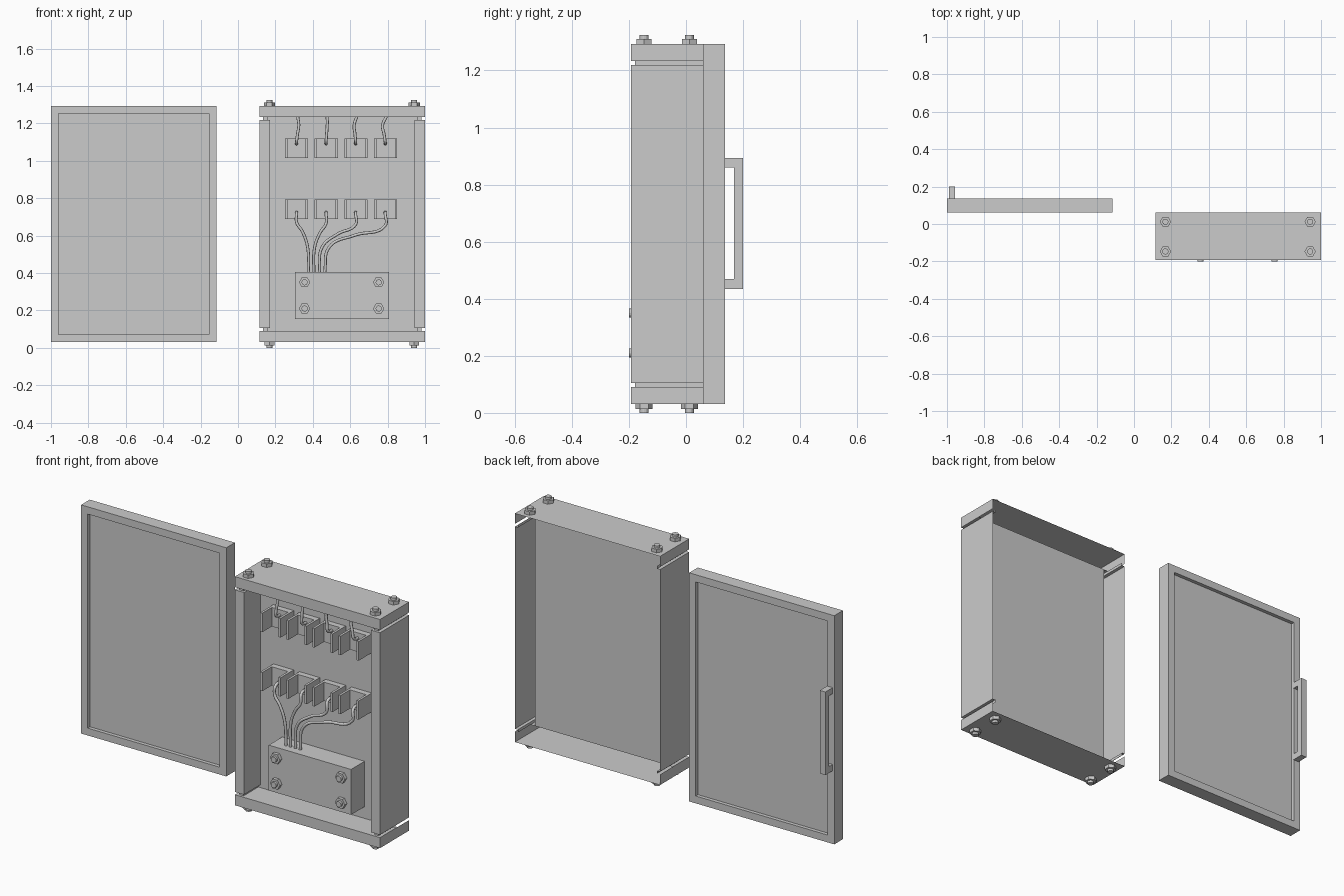
import bpy, bmesh, math
from mathutils import Vector, Matrix

if "Cube" in bpy.data.objects:
    bpy.data.objects.remove(bpy.data.objects["Cube"])

YF, YB, YP = -0.192, 0.062, -0.05      # cabinet front, back edge, mounting panel
X0, X1, XI = 0.115, 1.0, 0.056         # cabinet sides, flange width
Z0, Z1 = 0.032, 1.292
XC, ZC = (X0 + X1) / 2, (Z0 + Z1) / 2


def finish(name, bm):
    me = bpy.data.meshes.new(name)
    bm.to_mesh(me)
    bm.free()
    ob = bpy.data.objects.new(name, me)
    bpy.context.collection.objects.link(ob)
    return ob


def add_box(bm, a, b):
    size = [q - p for p, q in zip(a, b)]
    mid = [(p + q) / 2 for p, q in zip(a, b)]
    return bmesh.ops.create_cube(bm, size=1, matrix=Matrix.Translation(mid) @ Matrix.Diagonal((*size, 1)))['verts']


def add_rows(bm, rows, flip=False):
    """Sheet of quads between successive rows of points."""
    grid = [[bm.verts.new(p) for p in r] for r in rows]
    for r, s in zip(grid, grid[1:]):
        for i in range(len(r) - 1):
            f = [r[i], r[i + 1], s[i + 1], s[i]]
            bm.faces.new(f[::-1] if flip else f)


def bolt(name, loc, axis):
    """Hexagonal nut with a threaded stud end, pointing along axis."""
    bm = bmesh.new()
    rot = Vector((0, 0, 1)).rotation_difference(Vector(axis)).to_matrix().to_4x4()
    for r, h, n in ((0.030, 0.019, 6), (0.016, 0.032, 16)):
        bmesh.ops.create_cone(bm, cap_ends=True, segments=n, radius1=r, radius2=r, depth=h,
                              matrix=Matrix.Translation(loc) @ rot @ Matrix.Translation((0, 0, h / 2))
                              @ Matrix.Rotation(math.pi / 2, 4, 'Z'))
    finish(name, bm)


# folded sheet side channels with a recessed neck at each end
for side, flip in (("left", False), ("right", True)):
    bm = bmesh.new()
    sx = (lambda x: 2 * XC - x) if flip else (lambda x: x)
    wide = [(X0, YB), (X0, YF), (X0 + XI, YF), (X0 + XI, YP)]
    neck = [(X0 + .018, YB), (X0 + .018, YF + .014), (X0 + XI - .012, YF + .014), (X0 + XI - .012, YP)]
    levels = [(neck, .09), (neck, .105), (wide, .105), (wide, 1.219), (neck, 1.219), (neck, 1.234)]
    add_rows(bm, [[(sx(x), y, z) for x, y in prof] for prof, z in levels], flip)
    finish(side + "_side_channel", bm)

# folded sheet top and bottom caps with closed ends
for side, flip in (("top", False), ("bottom", True)):
    bm = bmesh.new()
    sz = (lambda z: 2 * ZC - z) if flip else (lambda z: z)
    prof = [(YB, Z1), (YF, Z1), (YF, Z1 - .058), (YP, Z1 - .058)]
    add_rows(bm, [[(x, y, sz(z)) for y, z in prof] for x in (X0, X1)], flip)
    for x in (X0, X1):
        add_rows(bm, [[(x, y, sz(z)) for y in (YB, YF)] for z in (Z1 - .058, Z1)], flip != (x == X1))
    finish(side + "_cap", bm)
    for i, x in enumerate((.168, .942)):
        for j, y in enumerate((-.147, .012)):
            bolt(f"{side}_bolt_{i}{j}", (x, y, sz(Z1)), (0, 0, -1 if flip else 1))

# mounting panel
bm = bmesh.new()
xl, xr = X0 + XI - .012, X1 - XI + .012
add_rows(bm, [[(xl, YP, z), (xr, YP, z)] for z in (.09, 1.234)])
finish("mounting_panel", bm)

# terminal box with four bolts
bm = bmesh.new()
add_box(bm, (.305, -.168, .155), (.807, YP, .405))
finish("terminal_box", bm)
for i, x in enumerate((.356, .752)):
    for j, z in enumerate((.21, .35)):
        bolt(f"box_bolt_{i}{j}", (x, -.168, z), (0, -1, 0))

# fuse holders: two fins and a block
for row, (za, zb) in (("upper", (1.015, 1.12)), ("lower", (.69, .793))):
    for i in range(4):
        x = .251 + i * .1588
        bm = bmesh.new()
        for fx in (x, x + .111):
            add_box(bm, (fx, -.165, za), (fx + .013, YP, zb))
        add_box(bm, (x + .013, -.082, za), (x + .111, YP, zb))
        finish(f"{row}_fuse_holder_{i}", bm)


def wire(name, pts):
    cu = bpy.data.curves.new(name, 'CURVE')
    cu.dimensions = '3D'
    cu.bevel_depth = .008
    cu.bevel_resolution = 2
    cu.resolution_u = 8
    cu.use_fill_caps = True
    sp = cu.splines.new('BEZIER')
    sp.bezier_points.add(len(pts) - 1)
    for bp, p in zip(sp.bezier_points, pts):
        bp.co = p
        bp.handle_left_type = bp.handle_right_type = 'AUTO'
    ob = bpy.data.objects.new(name, cu)
    bpy.context.collection.objects.link(ob)


# wires from the lower holders to the box, and from the upper holders to the top
box_x = (.377, .405, .435, .463)
for i in range(4):
    x, b, d = .313 + i * .158, box_x[i], .006 * i
    wire(f"lower_wire_{i}", [(x, -.08, .725), (x, -.12, .715), (x, -.128, .672 - d),
                             (x + (b - x) * .5, -.128, .62 - d), (b + (x - b) * .08, -.125, .54),
                             (b, -.12, .40)])
    k = (.012, .006, -.008, -.014)[i]
    wire(f"upper_wire_{i}", [(x, -.08, 1.09), (x, -.115, 1.10), (x + k * .4, -.12, 1.14),
                             (x + k, -.118, 1.19), (x + .006, -.115, 1.236)])

# door: slab recessed on both faces
bm = bmesh.new()
add_box(bm, (-1, YB, Z0), (-.115, .137, Z1))
bm.normal_update()
for s in (-1, 1):
    f = next(f for f in bm.faces if f.normal.y * s > .9)
    bmesh.ops.inset_region(bm, faces=[f], thickness=.057)
    ring = bmesh.ops.extrude_discrete_faces(bm, faces=[f])['faces']
    bmesh.ops.translate(bm, verts=ring[0].verts, vec=(0, -.02 * s, 0))
finish("door", bm)

# door handle: extruded U profile
bm = bmesh.new()
u = [(.137, .435), (.2, .435), (.2, .893), (.137, .893), (.137, .86), (.168, .86), (.168, .47), (.137, .47)]
f = bm.faces.new([bm.verts.new((-.99, y, z)) for y, z in u])
ext = bmesh.ops.extrude_face_region(bm, geom=[f])['geom']
bmesh.ops.translate(bm, verts=[v for v in ext if isinstance(v, bmesh.types.BMVert)], vec=(.034, 0, 0))
bmesh.ops.recalc_face_normals(bm, faces=bm.faces)
finish("door_handle", bm)
